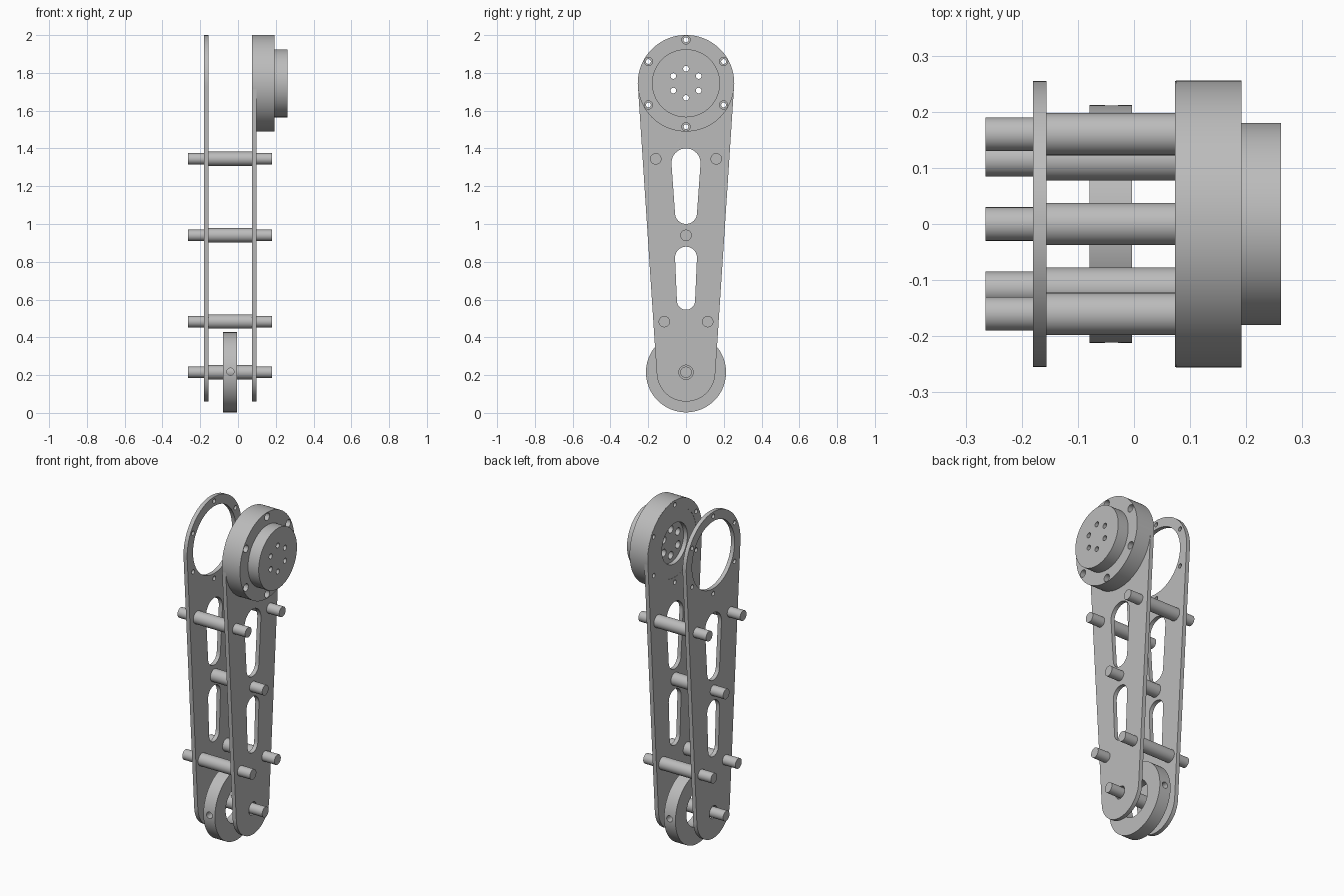
import bpy, bmesh, math
from mathutils import Matrix

cube = bpy.data.objects.get("Cube")
if cube:
    bpy.data.objects.remove(cube)

grey = bpy.data.materials.new("plain grey metal")
grey.use_nodes = True
COLOUR = (0.5, 0.5, 0.5, 1)
grey.diffuse_color = COLOUR
grey.node_tree.nodes["Principled BSDF"].inputs["Base Color"].default_value = COLOUR

# Maps a drawing in (y, z), extruded, onto the model's x axis
SIDEWAYS = Matrix(((0, 0, 1, 0), (1, 0, 0, 0), (0, 1, 0, 0), (0, 0, 0, 1)))
MOTOR_Z, WHEEL_Z = 1.745, 0.215


def circle(y, z, r, n=48):
    return [(y + r * math.cos(2 * math.pi * i / n), z + r * math.sin(2 * math.pi * i / n))
            for i in range(n)]


def capsule(z_top, r_top, z_low, r_low, n=40):
    """Two arcs joined by their outer tangents."""
    tilt = math.asin((r_top - r_low) / (z_top - z_low))
    top = [-tilt + (math.pi + 2 * tilt) * i / n for i in range(n + 1)]
    low = [math.pi + tilt + (math.pi - 2 * tilt) * i / n for i in range(n + 1)]
    return ([(r_top * math.cos(a), z_top + r_top * math.sin(a)) for a in top]
            + [(r_low * math.cos(a), z_low + r_low * math.sin(a)) for a in low])


def ring_of(radius, r, n=24):
    """Six round holes about the motor axis."""
    return [circle(radius * math.sin(k * math.pi / 3),
                   MOTOR_Z + radius * math.cos(k * math.pi / 3), r, n) for k in range(6)]


def slab(name, x0, x1, outline, holes=()):
    """Flat outline with holes, extruded from x0 to x1."""
    curve = bpy.data.curves.new(name, 'CURVE')
    curve.dimensions, curve.fill_mode = '2D', 'BOTH'
    curve.extrude = (x1 - x0) / 2
    for loop in [outline, *holes]:
        spline = curve.splines.new('POLY')
        spline.points.add(len(loop) - 1)
        for point, (y, z) in zip(spline.points, loop):
            point.co = (y, z, 0, 1)
        spline.use_cyclic_u = True
    temp = bpy.data.objects.new(name + " drawing", curve)
    mesh = bpy.data.meshes.new_from_object(temp)
    bpy.data.objects.remove(temp)
    bpy.data.curves.remove(curve)
    mesh.transform(Matrix.Translation(((x0 + x1) / 2, 0, 0)) @ SIDEWAYS)
    bm = bmesh.new()
    bm.from_mesh(mesh)
    bmesh.ops.remove_doubles(bm, verts=bm.verts, dist=1e-5)
    bmesh.ops.recalc_face_normals(bm, faces=bm.faces)
    bm.to_mesh(mesh)
    bm.free()
    mesh.name = name
    mesh.materials.clear()
    mesh.materials.append(grey)
    obj = bpy.data.objects.new(name, mesh)
    bpy.context.scene.collection.objects.link(obj)
    parts.append(obj)
    return obj


parts = []

# Side plates with two slots, a large motor opening and bolt holes
plate_holes = [circle(0, MOTOR_Z, 0.2, 96),
               capsule(1.323, 0.077, 1.058, 0.058, 20),
               capsule(0.822, 0.058, 0.594, 0.048, 20),
               circle(0, WHEEL_Z, 0.0375)] + ring_of(0.23, 0.013)
for name, x in (("right_plate", -0.18), ("left_plate", 0.073)):
    slab(name, x, x + 0.024, capsule(MOTOR_Z, 0.255, WHEEL_Z, 0.155, 64), plate_holes)

# Motor: stacked layers give the rear recess and the counterbored holes
body = circle(0, MOTOR_Z, 0.2555, 128)
hub = circle(0, MOTOR_Z, 0.18, 128)
bolts, pins = ring_of(0.23, 0.013), ring_of(0.077, 0.015)
slab("motor_back", 0.0745, 0.1, body, bolts + [circle(0, MOTOR_Z, 0.12, 64)])
slab("motor_middle", 0.1, 0.15, body, bolts + ring_of(0.077, 0.022))
slab("motor_front", 0.15, 0.192, body, ring_of(0.23, 0.022) + pins)
slab("motor_cap", 0.192, 0.262, hub, pins)

# Spacer posts: a thick sleeve between the plates and a thin rod through both
posts = [(-0.16, 1.345), (0.16, 1.345), (0, 0.94), (-0.115, 0.483), (0.115, 0.483), (0, WHEEL_Z)]
for i, (y, z) in enumerate(posts, 1):
    slab(f"post_rod_{i}", -0.265, 0.18, circle(y, z, 0.03))
    slab(f"post_sleeve_{i}", -0.156, 0.073, circle(y, z, 0.0375))

# Wheel ring with a screw hole bored through the rim
wheel = slab("wheel", -0.079, -0.004, circle(0, WHEEL_Z, 0.212, 128),
             [circle(0, WHEEL_Z, 0.11, 64)])
bpy.ops.mesh.primitive_cylinder_add(vertices=24, radius=0.019, depth=1,
                                    location=(-0.04, 0, WHEEL_Z + 0.003),
                                    rotation=(math.pi / 2, 0, 0))
cutter = bpy.context.object
cutter.name = "screw_hole_cutter"
cutter.hide_render = True
cutter.data.materials.append(grey)
bore = wheel.modifiers.new("screw hole", 'BOOLEAN')
bore.operation, bore.solver, bore.object = 'DIFFERENCE', 'EXACT', cutter
bpy.context.view_layer.update()
cut = bpy.data.meshes.new_from_object(wheel.evaluated_get(bpy.context.evaluated_depsgraph_get()))
wheel.modifiers.clear()
wheel.data = cut
bpy.data.objects.remove(cutter)

# Smooth the round walls and keep the rims crisp
bpy.ops.object.select_all(action='DESELECT')
for obj in parts:
    obj.select_set(True)
bpy.context.view_layer.objects.active = wheel
bpy.ops.object.shade_smooth_by_angle(angle=math.radians(30))
